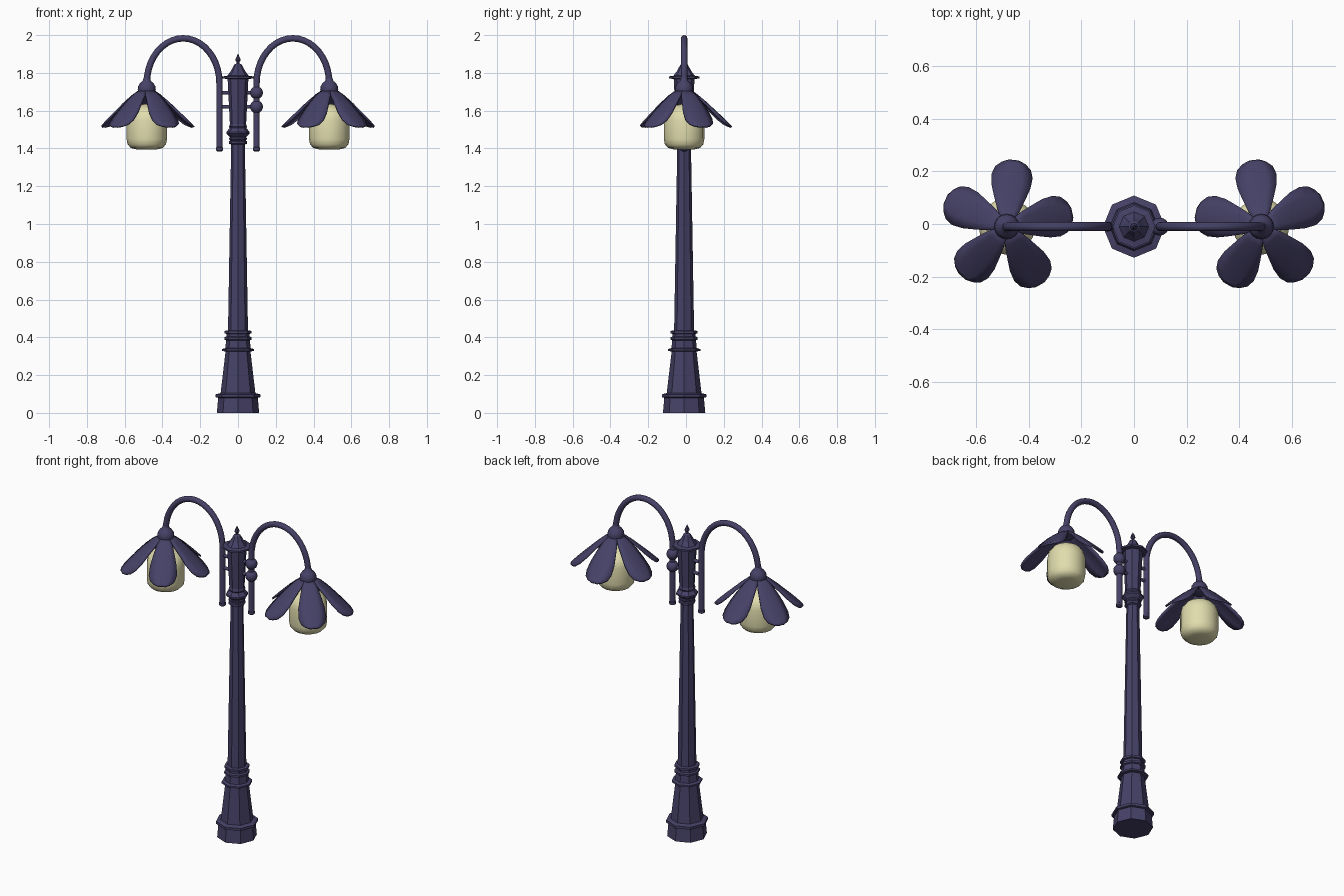
import bpy, bmesh, math
from mathutils import Vector, Matrix

if "Cube" in bpy.data.objects:
    bpy.data.objects.remove(bpy.data.objects["Cube"])

Y0 = -0.01      # depth of the post axis
LAMP_X = 0.483  # distance of each lamp from the post


def material(name, color):
    m = bpy.data.materials.new(name)
    m.diffuse_color = color
    m.use_nodes = True
    m.node_tree.nodes["Principled BSDF"].inputs["Base Color"].default_value = m.diffuse_color
    return m


METAL = material("dark_metal", (0.061, 0.053, 0.135, 1))
GLASS = material("cream_glass", (0.75, 0.72, 0.42, 1))


def finish(name, bm, mat, smooth=None):
    bmesh.ops.recalc_face_normals(bm, faces=bm.faces)
    me = bpy.data.meshes.new(name)
    bm.to_mesh(me)
    bm.free()
    me.materials.append(mat)
    ob = bpy.data.objects.new(name, me)
    bpy.context.collection.objects.link(ob)
    if smooth:
        bpy.ops.object.select_all(action='DESELECT')
        ob.select_set(True)
        bpy.context.view_layer.objects.active = ob
        bpy.ops.object.shade_smooth_by_angle(angle=math.radians(smooth))
    return ob


def lathe(name, profile, sides, x, mat, smooth=None):
    """Closed turned shape from (radius, z) points."""
    bm = bmesh.new()
    rings = [[bm.verts.new((x + r * math.cos(2 * math.pi * i / sides),
                            Y0 + r * math.sin(2 * math.pi * i / sides), z))
              for i in range(sides)] for r, z in profile]
    for a, b in zip(rings, rings[1:]):
        for i in range(sides):
            j = (i + 1) % sides
            bm.faces.new((a[i], a[j], b[j], b[i]))
    bm.faces.new(rings[0])
    bm.faces.new(rings[-1])
    return finish(name, bm, mat, smooth)


def tube(name, points, radius, sides=12):
    """Round tube along a path lying in the xz plane."""
    pts = [Vector(p) for p in points]
    side = Vector((0, 1, 0))
    bm = bmesh.new()
    rings = []
    for i, p in enumerate(pts):
        t = (pts[min(i + 1, len(pts) - 1)] - pts[max(i - 1, 0)]).normalized()
        n = t.cross(side)
        rings.append([bm.verts.new(p + radius * (n * math.cos(a) + side * math.sin(a)))
                      for a in (2 * math.pi * k / sides for k in range(sides))])
    for a, b in zip(rings, rings[1:]):
        for i in range(sides):
            j = (i + 1) % sides
            bm.faces.new((a[i], a[j], b[j], b[i]))
    bm.faces.new(rings[0])
    bm.faces.new(rings[-1])
    return finish(name, bm, METAL, 40)


def ball(name, x, z, r):
    bm = bmesh.new()
    bmesh.ops.create_uvsphere(bm, u_segments=16, v_segments=10, radius=r,
                              matrix=Matrix.Translation((x, Y0, z)))
    return finish(name, bm, METAL, 40)


def petals(name, x, sign):
    """Five drooping petals, arched across their width."""
    rows = [(0.025, 0.022, 1.712), (0.065, 0.044, 1.685), (0.11, 0.06, 1.648),
            (0.15, 0.073, 1.611), (0.19, 0.077, 1.574), (0.22, 0.067, 1.545),
            (0.24, 0.044, 1.525), (0.251, 0.018, 1.514)]
    bm = bmesh.new()
    for k in range(5):
        a = math.radians(12 + 72 * k)
        grid = []
        for r, w, z in rows:
            line = []
            for v in (-1, -0.5, 0, 0.5, 1):
                px = r * math.cos(a) - w * v * math.sin(a)
                py = r * math.sin(a) + w * v * math.cos(a)
                drop = 0.022 * (w * v / 0.077) ** 2
                line.append(bm.verts.new((x + sign * px, Y0 + py, z - drop)))
            grid.append(line)
        for p, q in zip(grid, grid[1:]):
            for i in range(4):
                f = (p[i], q[i], q[i + 1], p[i + 1])
                bm.faces.new(f if sign > 0 else f[::-1])
    ob = finish(name, bm, METAL, 40)
    mod = ob.modifiers.new("thickness", 'SOLIDIFY')
    mod.thickness = 0.01
    mod.offset = 0
    return ob


# octagonal post: stepped base and tapering shaft
lathe("post_base", [(0.112, 0), (0.105, 0.08), (0.118, 0.083), (0.118, 0.098),
                    (0.092, 0.105), (0.066, 0.325), (0.086, 0.328), (0.086, 0.338),
                    (0.067, 0.343), (0.063, 0.384), (0.072, 0.388), (0.072, 0.4),
                    (0.061, 0.405), (0.061, 0.418), (0.071, 0.421), (0.071, 0.434),
                    (0.054, 0.437)], 8, 0, METAL)
lathe("post_shaft", [(0.053, 0.43), (0.036, 1.43)], 8, 0, METAL)

# head with collars, roof and finial
lathe("post_head", [(0.036, 1.42), (0.047, 1.425), (0.047, 1.438), (0.04, 1.442),
                    (0.047, 1.448), (0.047, 1.456), (0.042, 1.46), (0.062, 1.478),
                    (0.062, 1.487), (0.044, 1.508), (0.048, 1.515), (0.043, 1.53),
                    (0.055, 1.768), (0.081, 1.77), (0.081, 1.781), (0.056, 1.785),
                    (0.038, 1.81), (0.02, 1.843), (0.009, 1.85), (0.008, 1.857),
                    (0.015, 1.868), (0.008, 1.885), (0.001, 1.9)], 8, 0, METAL)

# arms, brackets and lamps on both sides
for label, s in (("left", -1), ("right", 1)):
    lx = s * LAMP_X
    path = [(s * 0.098, Y0, 1.395), (s * 0.098, Y0, 1.6)]
    for i in range(21):
        a = math.pi * i / 20
        path.append((s * (0.2905 - 0.1925 * math.cos(a)), Y0, 1.745 + 0.238 * math.sin(a)))
    tube(label + "_arm", path, 0.017)
    lathe(label + "_arm_end", [(0.012, 1.385), (0.019, 1.39), (0.019, 1.405), (0.012, 1.41)],
          12, s * 0.098, METAL, 40)
    for n, z in (("upper", 1.695), ("lower", 1.62)):
        bm = bmesh.new()
        bmesh.ops.create_cone(bm, cap_ends=True, segments=10, radius1=0.01, radius2=0.01,
                              depth=0.07, matrix=Matrix.Translation((s * 0.065, Y0, z))
                              @ Matrix.Rotation(math.pi / 2, 4, 'Y'))
        finish(f"{label}_{n}_bracket", bm, METAL, 40)
        if s > 0:
            ball(f"{label}_{n}_bracket_ball", s * 0.098, z, 0.034)

    lathe(label + "_lamp_cap", [(0.03, 1.685), (0.042, 1.69), (0.048, 1.71), (0.045, 1.73),
                                (0.034, 1.748), (0.022, 1.757), (0.016, 1.775)],
          16, lx, METAL, 40)
    petals(label + "_petals", lx, 1 if s < 0 else -1)
    lathe(label + "_glass", [(0.055, 1.395), (0.085, 1.403), (0.102, 1.422), (0.107, 1.45),
                             (0.107, 1.55), (0.1, 1.582), (0.08, 1.61), (0.04, 1.63),
                             (0.01, 1.635)], 16, lx, GLASS, 40)
